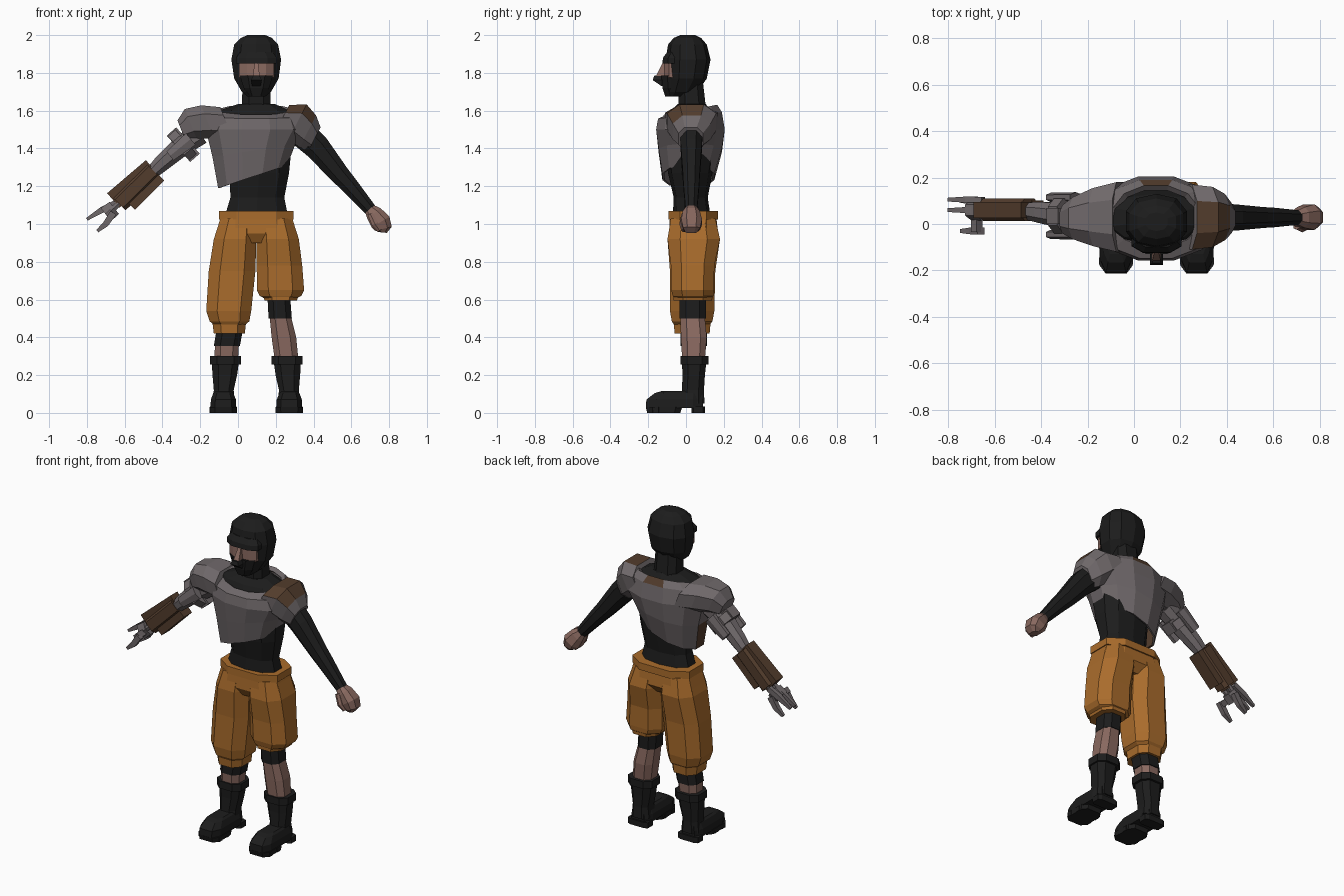
import bpy, bmesh, math
from mathutils import Vector

CX = 0.097  # centre line of the body
COLORS = {"black": (.012, .012, .012), "skin": (.25, .14, .115), "orange": (.40, .15, .025),
          "brown": (.085, .045, .025), "grey": (.16, .14, .145)}
MATS = {}
for key, rgb in COLORS.items():
    MATS[key] = bpy.data.materials.new(key)
    MATS[key].diffuse_color = (*rgb, 1)


def unit_ring(n, p):
    """Squarish n-gon touching -1..1 on both axes."""
    pts = []
    for i in range(n):
        a = 2 * math.pi * (i + .5) / n
        pts.append([math.copysign(abs(f) ** p, f) for f in (math.cos(a), math.sin(a))])
    mx, my = max(q[0] for q in pts), max(q[1] for q in pts)
    return [(q[0] / mx, q[1] / my) for q in pts]


def skin_rings(name, rings, mat, caps=True):
    bm = bmesh.new()
    loops = [[bm.verts.new(v) for v in r] for r in rings]
    n = len(loops[0])
    for a, b in zip(loops, loops[1:]):
        for i in range(n):
            j = (i + 1) % n
            bm.faces.new((a[i], a[j], b[j], b[i]))
    if caps:
        bm.faces.new(loops[0])
        bm.faces.new(loops[-1])
    bmesh.ops.recalc_face_normals(bm, faces=bm.faces)
    me = bpy.data.meshes.new(name)
    bm.to_mesh(me)
    bm.free()
    ob = bpy.data.objects.new(name, me)
    bpy.context.collection.objects.link(ob)
    me.materials.append(MATS[mat])
    return ob


def stack(name, levels, mat, n=8, p=.75, caps=True):
    """Horizontal rings: (z, x0, x1, y0, y1, slope along x, slope along y)."""
    rings = []
    for lv in levels:
        z, x0, x1, y0, y1, sx, sy = (*lv, 0, 0)[:7]
        rings.append([((x0 + x1) / 2 + u * (x1 - x0) / 2, (y0 + y1) / 2 + v * (y1 - y0) / 2,
                       z + sx * u * (x1 - x0) / 2 + sy * v * (y1 - y0) / 2)
                      for u, v in unit_ring(n, p)])
    return skin_rings(name, rings, mat, caps)


def limb(name, pts, mat, n=8, p=.9, axis=None):
    """Rings across a path lying mostly in xz: (x, y, z, half height, half depth)."""
    rings = []
    for i, (x, y, z, a, b) in enumerate(pts):
        lo, hi = pts[max(i - 1, 0)], pts[min(i + 1, len(pts) - 1)]
        t = Vector(axis) if axis else Vector((hi[0] - lo[0], 0, hi[2] - lo[2]))
        up = t.normalized().cross(Vector((0, 1, 0)))
        rings.append([Vector((x, y + v * b, z)) + up * u * a for u, v in unit_ring(n, p)])
    return skin_rings(name, rings, mat)


def paint(ob, points, mat):
    """Recolour the faces nearest to the given points."""
    ob.data.materials.append(MATS[mat])
    for q in points:
        min(ob.data.polygons, key=lambda f: (f.center - Vector(q)).length).material_index = 1


# head, mask and neck
stack("hood", [(1.675, .05, .145, -.105, 0), (1.70, .02, .175, -.11, .06), (1.77, -.02, .215, -.105, .11),
               (1.87, -.035, .228, -.108, .13), (1.95, -.02, .212, -.095, .11),
               (1.985, .015, .18, -.065, .08), (2.0, .05, .145, -.03, .05)], "black", 10, .85)
stack("face", [(1.775, .005, .19, -.118, 0), (1.86, .005, .19, -.116, 0)], "skin", 8, .7)
stack("brow", [(1.85, -.01, .205, -.125, 0), (1.88, -.01, .205, -.122, 0), (1.91, .01, .185, -.10, 0)], "black", 8, .7)
stack("mask", [(1.675, .055, .14, -.11, 0), (1.72, .03, .165, -.125, 0), (1.785, .01, .185, -.13, 0)], "black", 8, .75)
stack("nose_bridge", [(1.77, .077, .117, -.165, -.09), (1.85, .087, .107, -.125, -.09)], "skin", 4)
stack("nose_cover", [(1.73, .075, .12, -.13, -.09), (1.762, .068, .126, -.176, -.09),
                     (1.785, .08, .115, -.168, -.09)], "black", 4)
stack("neck", [(1.56, .0, .195, -.06, .13), (1.62, .02, .172, -.04, .105), (1.75, .025, .17, -.04, .09)], "black")

# shirt
stack("shirt", [(1.04, -.07, .265, -.07, .13), (1.14, -.04, .245, -.065, .115), (1.27, -.045, .27, -.095, .14),
                (1.42, -.08, .285, -.12, .165), (1.55, -.14, .33, -.10, .15), (1.60, -.10, .275, -.075, .13),
                (1.635, .0, .195, -.045, .105)], "black", 10, .85)

# chest and back armour, cut on a slant
chest = stack("chest_plate", [(1.25, -.105, .26, -.125, .15, .33), (1.39, -.135, .305, -.145, .19, .16),
                              (1.50, -.17, .36, -.158, .205, .0), (1.575, -.15, .34, -.148, .19, .0, .1),
                              (1.605, -.09, .28, -.10, .165, .0, .2), (1.59, -.07, .26, -.085, .145, 0, .2)],
              "grey", 12, .95, caps=False)
paint(chest, [(CX, .18, 1.61)], "brown")
paint(chest, [(-.12, -.02, 1.30), (-.12, .05, 1.30)], "brown")
thick = chest.modifiers.new("thickness", "SOLIDIFY")
thick.thickness = .012

# shoulder armour
limb("robot_shoulder_plate", [(-.06, .03, 1.535, .09, .15), (-.16, .03, 1.54, .095, .125),
                              (-.25, .025, 1.53, .085, .09), (-.30, .02, 1.497, .055, .06)],
     "grey", 8, .8, (-.87, 0, -.35))
pad = limb("shoulder_plate", [(.23, .03, 1.55, .09, .14), (.315, .03, 1.54, .105, .13),
                              (.37, .03, 1.49, .095, .10), (.405, .025, 1.45, .07, .065)],
           "grey", 8, .8, (.87, 0, -.45))
paint(pad, [(.30, .03, 1.65), (.30, -.06, 1.62), (.37, -.06, 1.58), (.37, .03, 1.6)], "brown")

# human arm and fist
limb("sleeve", [(.34, .03, 1.48, .075, .06), (.42, .028, 1.405, .068, .056), (.54, .028, 1.26, .052, .045),
                (.59, .028, 1.205, .046, .042), (.71, .028, 1.065, .032, .03)], "black")
limb("fist", [(.695, .028, 1.08, .03, .03), (.72, .028, 1.055, .045, .045), (.755, .03, 1.01, .055, .055),
              (.77, .03, .975, .045, .045), (.768, .028, .955, .02, .03)], "skin", 8, .8)
limb("thumb", [(.70, -.01, 1.055, .015, .014), (.725, -.02, 1.0, .018, .016), (.75, -.012, .965, .012, .012)], "skin", 6)

# mechanical upper arm with joint blocks
limb("robot_upper_arm", [(-.20, .035, 1.48, .06, .06), (-.29, .035, 1.42, .055, .055),
                         (-.40, .05, 1.325, .045, .045), (-.50, .06, 1.23, .028, .03)], "grey")
limb("joint_ring", [(-.275, .035, 1.435, .085, .075), (-.315, .035, 1.40, .085, .075)], "grey", 8, .7)
for i, y in enumerate((-.045, .115)):
    limb(f"joint_side_{i}", [(-.25, y, 1.45, .04, .022), (-.36, y, 1.36, .03, .02)], "grey", 6)
for i, (x, z) in enumerate(((-.335, 1.47), (-.245, 1.37))):
    limb(f"joint_block_{i}", [(x + .025, .035, z + .022, .026, .035), (x - .025, .035, z - .022, .026, .035)],
         "grey", 4)

# mechanical forearm shell and rods
limb("forearm_shell", [(-.45, .062, 1.285, .05, .048), (-.63, .062, 1.108, .05, .048)], "brown", 8, .6)
limb("forearm_upper_plate", [(-.455, .06, 1.30, .05, .035), (-.66, .06, 1.125, .05, .035)], "brown", 4)
limb("forearm_lower_plate", [(-.415, .062, 1.255, .035, .04), (-.57, .062, 1.10, .035, .04)], "brown", 4)
for i, y in enumerate((.035, .085)):
    limb(f"forearm_rod_{i}", [(-.60, y, 1.135, .015, .014), (-.69, y, 1.055, .015, .014)], "grey", 6)

# claw
limb("claw_palm", [(-.655, .06, 1.085, .04, .045), (-.70, .06, 1.05, .045, .045)], "grey", 6)
for i, y in enumerate((.105, .06)):
    limb(f"claw_finger_{i}", [(-.65, y, 1.11, .016, .012), (-.72, y, 1.075, .016, .013),
                              (-.80, y, 1.025, .008, .008)], "grey", 4)
for i, y in enumerate((.10, -.03)):
    limb(f"claw_thumb_{i}", [(-.66, y, 1.06, .018, .015), (-.70, y, 1.0, .016, .014),
                             (-.745, y, .962, .008, .008)], "grey", 4)
limb("claw_bridge", [(-.665, .02, 1.065, .018, .055), (-.69, .02, 1.04, .018, .055)], "grey", 4)

# shorts: belt, hips, one long leg and one short leg
stack("belt", [(1.025, -.10, .295, -.092, .17), (1.07, -.10, .295, -.092, .17)], "orange", 8, .7)
stack("hips", [(.90, -.08, .275, -.06, .13), (.95, -.118, .31, -.09, .17), (1.04, -.09, .285, -.085, .16)], "orange", 8, .7)
stack("long_shorts_leg", [(1.03, -.092, .095, -.08, .155), (.92, -.128, .097, -.098, .18), (.75, -.155, .092, -.085, .155),
                          (.54, -.168, .07, -.085, .15), (.485, -.15, .06, -.075, .14),
                          (.46, -.12, .03, -.06, .12)], "orange")
stack("long_shorts_cuff", [(.475, -.135, .042, -.065, .13), (.42, -.128, .036, -.06, .125)], "orange")
stack("short_shorts_leg", [(1.03, .098, .287, -.08, .155), (.92, .097, .322, -.098, .18), (.78, .099, .34, -.08, .15),
                           (.65, .10, .35, -.078, .148), (.62, .115, .335, -.07, .145),
                           (.60, .15, .30, -.055, .12)], "orange")
stack("short_shorts_cuff", [(.635, .13, .325, -.068, .142), (.595, .14, .312, -.065, .138)], "orange")

# shins and knee bands
stack("knee_band_short_side", [(.50, .162, .285, -.035, .105), (.63, .155, .275, -.035, .105)], "black")
stack("shin_short_side", [(.28, .195, .32, -.02, .10), (.40, .178, .308, -.027, .11),
                          (.505, .168, .282, -.03, .10)], "skin")
stack("knee_band_long_side", [(.355, -.128, .01, -.028, .11), (.46, -.11, .03, -.03, .11)], "black")
stack("shin_long_side", [(.28, -.125, 0, -.02, .10), (.365, -.122, .005, -.025, .105)], "skin")

# boots, mirrored about the body centre line
for side, s in (("left", 1), ("right", -1)):
    def boot(part, levels, p=.6):
        rows = [(z, *sorted((CX + s * a, CX + s * b)), y0, y1) for z, a, b, y0, y1 in levels]
        stack(f"{side}_boot_{part}", rows, "black", 8, p)
    boot("cuff", [(.255, .08, .245, -.03, .12), (.30, .08, .245, -.03, .12)], .7)
    boot("shaft", [(.05, .112, .232, -.03, .098), (.12, .12, .225, -.022, .095), (.20, .102, .232, -.018, .10),
                   (.27, .092, .236, -.022, .108)], .75)
    boot("foot", [(.025, .107, .242, -.212, .09), (.07, .108, .241, -.21, .09), (.105, .122, .228, -.165, .085),
                  (.115, .135, .215, -.13, .07)], .5)
    boot("heel", [(0, .105, .244, .03, .10), (.035, .105, .244, .03, .10)], .4)
    boot("sole", [(0, .105, .244, -.205, -.03), (.03, .103, .245, -.213, -.02)], .5)
    for k in range(2):
        y = -.16 + .07 * k
        boot(f"tread_{k}", [(0, .102, .247, y - .02, y + .02), (.03, .102, .247, y - .02, y + .02)], .3)
